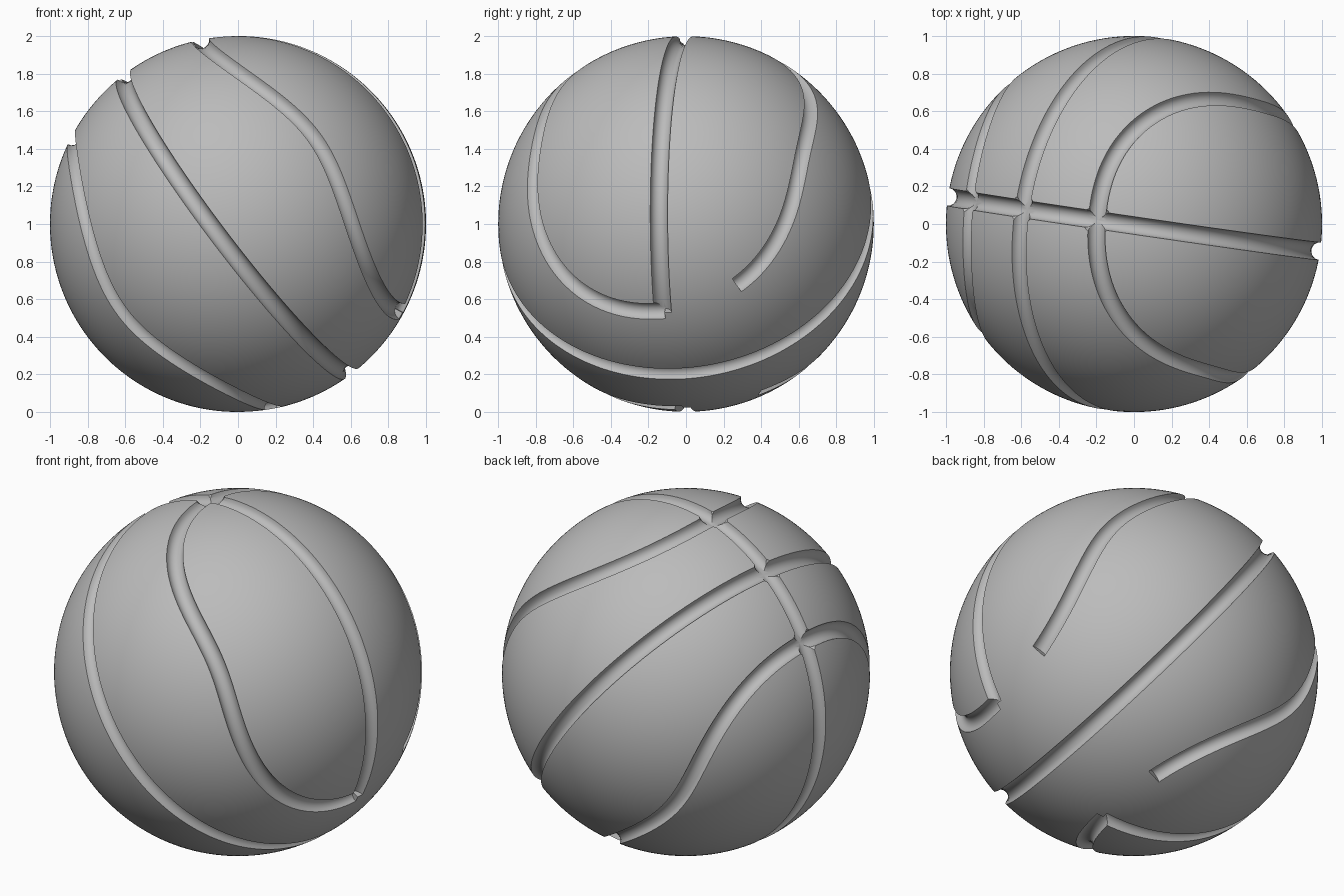
import bpy, bmesh
from math import sin, cos, radians, tau
from mathutils import Vector

cube = bpy.data.objects.get("Cube")
if cube:
    bpy.data.objects.remove(cube)

GROOVE = 0.047           # groove radius
CENTRE = Vector((0, 0, 1))

# Tilted frame of the ball: seam axis, cross axis, top junction
seam = Vector((0.79, -0.12, 0.60)).normalized()
cross = Vector((0.155, 1, 0.015))
cross = (cross - seam * cross.dot(seam)).normalized()
top = seam.cross(cross)
if top.z < 0:
    top = -top


def ball_point(a, c, d):
    return (seam * a + cross * c + top * d).normalized()


def make_object(name, bm):
    mesh = bpy.data.meshes.new(name)
    bm.to_mesh(mesh)
    bm.free()
    obj = bpy.data.objects.new(name, mesh)
    bpy.context.collection.objects.link(obj)
    return obj


def groove_cutter(name, path, start, end, steps, closed=False, sides=16):
    """Round tube swept along a path on the ball."""
    bm = bmesh.new()
    rings = []
    count = steps if closed else steps + 1
    for i in range(count):
        t = radians(start + (end - start) * i / steps)
        p = path(t)
        along = (path(t + 0.01) - path(t - 0.01)).normalized()
        side = along.cross(p).normalized()
        rings.append([bm.verts.new(CENTRE + p + GROOVE * (p * cos(tau * k / sides) + side * sin(tau * k / sides)))
                      for k in range(sides)])
    pairs = list(zip(rings, rings[1:]))
    if closed:
        pairs.append((rings[-1], rings[0]))
    else:
        bm.faces.new(rings[0])
        bm.faces.new(rings[-1])
    for r1, r2 in pairs:
        for k in range(sides):
            n = (k + 1) % sides
            bm.faces.new((r1[k], r1[n], r2[n], r2[k]))
    bmesh.ops.recalc_face_normals(bm, faces=bm.faces)
    return make_object(name, bm)


def junction_cutter(name, p):
    """Shallow round widening where grooves cross."""
    bm = bmesh.new()
    bmesh.ops.create_icosphere(bm, subdivisions=4, radius=0.092)
    bmesh.ops.translate(bm, verts=bm.verts, vec=CENTRE + p * 1.047)
    return make_object(name, bm)


def main_path(t):
    return ball_point(0, sin(t), cos(t))


def cross_path(t):
    return ball_point(sin(t), 0, cos(t))


def loop_path(sign):
    def path(t):
        s, c = sin(t), cos(t)
        a = 0.43 + 0.26 * abs(s) ** 2.6 - sign * 0.06 * s * c
        r = (1 - a * a) ** 0.5
        return ball_point(sign * a, r * s, r * c)
    return path


# Ball body
bm = bmesh.new()
bmesh.ops.create_icosphere(bm, subdivisions=6, radius=1)
bmesh.ops.translate(bm, verts=bm.verts, vec=CENTRE)
ball = make_object("ball", bm)

# Groove cutters: main ring, cross arc, two side loops, junctions
cutters = [
    groove_cutter("main_groove", main_path, 0, 360, 120, closed=True),
    groove_cutter("cross_groove", cross_path, -155, 155, 100),
    groove_cutter("left_loop_groove", loop_path(1), -180.5, 153, 120),
    groove_cutter("right_loop_groove", loop_path(-1), -180.5, 153, 120),
    junction_cutter("top_junction", top),
    junction_cutter("left_junction", loop_path(1)(0)),
    junction_cutter("right_junction", loop_path(-1)(0)),
]
bpy.context.view_layer.objects.active = ball
for cutter in cutters:
    cut = ball.modifiers.new(cutter.name, "BOOLEAN")
    cut.operation = "DIFFERENCE"
    cut.solver = "EXACT"
    cut.object = cutter
    bpy.ops.object.modifier_apply(modifier=cut.name)
    bpy.data.objects.remove(cutter)

# Single grey material
grey = bpy.data.materials.new("ball_grey")
grey.use_nodes = True
colour = (0.5, 0.5, 0.5, 1)
grey.diffuse_color = colour
grey.node_tree.nodes["Principled BSDF"].inputs["Base Color"].default_value = colour
ball.data.materials.clear()
ball.data.materials.append(grey)

bpy.ops.object.select_all(action="DESELECT")
ball.select_set(True)
bpy.ops.object.shade_smooth_by_angle(angle=radians(32))
